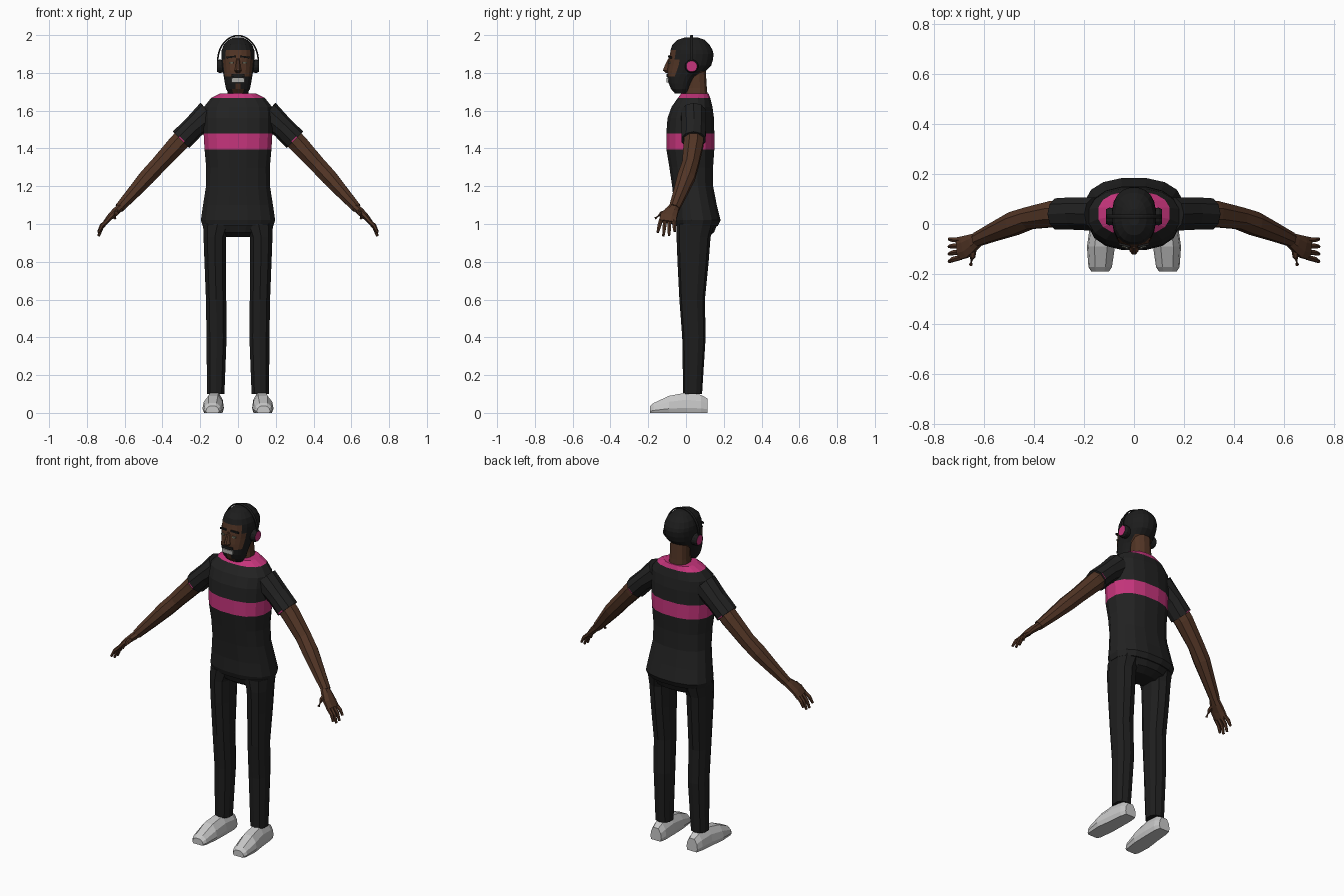
import bpy, bmesh, math
from mathutils import Vector

if "Cube" in bpy.data.objects:
    bpy.data.objects.remove(bpy.data.objects["Cube"])


def material(name, r, g, b):
    m = bpy.data.materials.new(name)
    m.diffuse_color = (r, g, b, 1)
    m.use_nodes = True
    m.node_tree.nodes["Principled BSDF"].inputs["Base Color"].default_value = m.diffuse_color
    return m


SHIRT = material("shirt black", .016, .016, .016)
PANTS = material("trouser black", .013, .013, .013)
HAIR = material("hair black", .012, .012, .012)
SKIN = material("brown skin", .085, .036, .019)
PINK = material("pink", .56, .035, .2)
SHOE = material("shoe grey", .58, .58, .58)
TEETH = material("teeth grey", .42, .42, .40)
EYE = material("eye grey", .17, .18, .13)


def finish(name, bm, mats, rule=None, mirror=False):
    bmesh.ops.recalc_face_normals(bm, faces=bm.faces)
    if rule:
        for f in bm.faces:
            f.material_index = rule(f.calc_center_median())
    me = bpy.data.meshes.new(name)
    bm.to_mesh(me)
    bm.free()
    for m in mats:
        me.materials.append(m)
    ob = bpy.data.objects.new(name, me)
    bpy.context.collection.objects.link(ob)
    if mirror:
        mod = ob.modifiers.new("mirror", "MIRROR")
        mod.use_mirror_merge = False
    return ob


def loft(name, rings, mats, rule=None, mirror=False):
    """Skin a closed tube through rings of points."""
    bm = bmesh.new()
    vs = [[bm.verts.new(p) for p in r] for r in rings]
    n = len(vs[0])
    for a, b in zip(vs, vs[1:]):
        for i in range(n):
            j = (i + 1) % n
            bm.faces.new((a[i], a[j], b[j], b[i]))
    bm.faces.new(vs[0])
    bm.faces.new(vs[-1])
    return finish(name, bm, mats, rule, mirror)


def flat_ring(z, x0, x1, y0, y1, n=16, e=2.4):
    """Horizontal rounded ring filling a rectangle."""
    def s(v):
        return math.copysign(abs(v) ** (2 / e), v)
    out = []
    for i in range(n):
        a = 2 * math.pi * (i + .5) / n
        out.append(Vector(((x0 + x1) / 2 + (x1 - x0) / 2 * s(math.cos(a)),
                           (y0 + y1) / 2 + (y1 - y0) / 2 * s(math.sin(a)), z)))
    return out


def tube(name, pts, mats, n=8, rule=None, mirror=True):
    """Limb along points (x, y, z, radius across y, other radius)."""
    c = [Vector(p[:3]) for p in pts]
    rings = []
    for i, p in enumerate(pts):
        d = (c[min(i + 1, len(c) - 1)] - c[max(i - 1, 0)]).normalized()
        ref = Vector((0, 1, 0)) if abs(d.y) < .8 else Vector((0, 0, 1))
        u = (ref - d * ref.dot(d)).normalized()
        v = d.cross(u)
        rings.append([c[i] + u * p[3] * math.cos(a) + v * p[4] * math.sin(a)
                      for a in (2 * math.pi * (k + .5) / n for k in range(n))])
    return loft(name, rings, mats, rule, mirror)


def plate(name, mat, loc, size, turn=0, tilt=0, mirror=False):
    bm = bmesh.new()
    bmesh.ops.create_cube(bm, size=1)
    ct, st, cr, sr = math.cos(turn), math.sin(turn), math.cos(tilt), math.sin(tilt)
    for v in bm.verts:
        x, y, z = (v.co[i] * size[i] for i in range(3))
        x, z = x * cr - z * sr, x * sr + z * cr
        v.co = Vector((x * ct - y * st, x * st + y * ct, z)) + Vector(loc)
    return finish(name, bm, [mat], mirror=mirror)


# shirt body with chest stripe and collar
shirt = [(.99, .19, -.055, .17), (1.02, .2, -.065, .185), (1.1, .188, -.065, .165),
         (1.2, .172, -.075, .145), (1.3, .171, -.09, .145), (1.395, .18, -.106, .152),
         (1.48, .185, -.106, .152), (1.56, .185, -.1, .15), (1.62, .183, -.078, .142),
         (1.667, .145, -.045, .13), (1.692, .095, -.025, .12)]
loft("shirt", [flat_ring(z, -h, h, a, b) for z, h, a, b in shirt], [SHIRT, PINK],
     lambda c: int(1.4 < c.z < 1.475 or c.z > 1.668))

# sleeves with a thin pink hem
tube("sleeve", [(.15, .04, 1.585, .07, .075), (.235, .042, 1.512, .068, .06),
                (.297, .04, 1.45, .066, .062), (.302, .04, 1.445, .066, .062)],
     [SHIRT, PINK], 10, lambda c: int(.2975 < c.x < .3015))

# trousers
loft("trouser_seat", [flat_ring(z, -h, h, a, b) for z, h, a, b in (
    (.932, .1, .0, .11), (.955, .14, -.035, .15), (1.0, .185, -.05, .168),
    (1.03, .185, -.05, .165))], [PANTS])
leg = [(1.0, .03, .188, -.05, .15), (.93, .06, .185, -.05, .13), (.8, .062, .18, -.045, .12),
       (.6, .06, .172, -.035, .1), (.4, .058, .169, -.02, .104), (.1, .07, .166, -.015, .085)]
loft("trouser_leg", [flat_ring(*r, n=10) for r in leg], [PANTS], mirror=True)

# shoes: arched sections from toe to heel
section = [(-.85, 0), (-1, .25), (-.88, .65), (-.45, 1), (.45, 1), (.88, .65), (1, .25), (.85, 0)]
shoe = [(-.19, .135, .035, .036), (-.172, .135, .047, .052), (-.09, .132, .056, .09),
        (0, .125, .05, .107), (.08, .121, .046, .095), (.115, .12, .036, .075)]
loft("shoe", [[Vector((cx + a * w, y, b * h)) for a, b in section] for y, cx, w, h in shoe],
     [SHOE], mirror=True)

# arms
tube("arm", [(.24, .042, 1.508, .058, .054), (.32, .04, 1.424, .056, .054),
             (.42, .023, 1.315, .047, .047), (.48, .002, 1.25, .05, .046),
             (.56, -.032, 1.16, .039, .036), (.628, -.062, 1.085, .03, .027)], [SKIN])

# hands
tube("palm", [(.615, -.057, 1.095, .026, .022), (.645, -.075, 1.068, .038, .022),
              (.675, -.092, 1.04, .048, .018), (.7, -.098, 1.01, .049, .014)], [SKIN])
for name, y, tip_y, tip_z in (("index", -.133, -.15, .955), ("middle", -.11, -.12, .936),
                              ("ring", -.087, -.09, .938), ("little", -.065, -.06, .96)):
    tube(name + "_finger", [(.69, y, 1.02, .011, .011),
                            (.722, (y + tip_y) / 2, (1.025 + tip_z) / 2, .011, .01),
                            (.738, tip_y, tip_z, .007, .007)], [SKIN], 6)
tube("thumb", [(.64, -.085, 1.07, .016, .014), (.645, -.13, 1.055, .013, .012),
               (.652, -.163, 1.03, .008, .008)], [SKIN], 6)

# neck
loft("neck", [flat_ring(z, -h, h, a, b, 12) for z, h, a, b in (
    (1.66, .062, -.01, .118), (1.72, .054, .0, .112), (1.83, .052, .0, .105))], [SKIN])

# head: hair, beard and skin split by zone
head = [(1.69, .05, -.058, .0), (1.715, .064, -.08, .02), (1.745, .07, -.092, .035),
        (1.78, .076, -.1, .06), (1.81, .081, -.1, .105), (1.84, .085, -.096, .135),
        (1.87, .088, -.092, .144), (1.9, .089, -.086, .147), (1.92, .087, -.083, .142),
        (1.95, .076, -.073, .125), (1.975, .05, -.045, .1), (1.988, .022, -.005, .06)]


def head_zone(c):
    if 1.785 < c.z < 1.92 and c.y < -.045:
        return 1
    if c.z < 1.8 and c.y > .06:
        return 1
    return int(c.z < 1.746 and abs(c.x) < .022 and c.y < -.05)


loft("head", [flat_ring(z, -h, h, a, b, 20, 2.3) for z, h, a, b in head], [HAIR, SKIN], head_zone)

# face details
loft("nose", [flat_ring(z, -h, h, a, -.07, 8, 2) for z, h, a in (
    (1.8, .014, -.108), (1.812, .02, -.124), (1.83, .015, -.118), (1.875, .009, -.096))], [SKIN])
plate("eye", EYE, (.036, -.089, 1.853), (.022, .009, .009), .2, mirror=True)
plate("eyebrow", HAIR, (.038, -.085, 1.884), (.048, .009, .009), .25, -.12, mirror=True)
plate("teeth", TEETH, (0, -.098, 1.762), (.068, .009, .024))
plate("moustache", HAIR, (0, -.1, 1.786), (.07, .009, .014))

# headphones: ear cups with pink caps, and the band
tube("ear_cup", [(.075, .03, 1.835, .034, .034), (.1, .03, 1.835, .036, .036),
                 (.112, .03, 1.835, .029, .029)], [HAIR, PINK], 16, lambda c: int(c.x > .11))
band = [(.107 * math.cos(a), .03, 1.865 + .132 * math.sin(a), .009, .004)
        for a in (math.pi * i / 20 for i in range(21))]
tube("headphone_band", band, [HAIR], 6, mirror=False)
